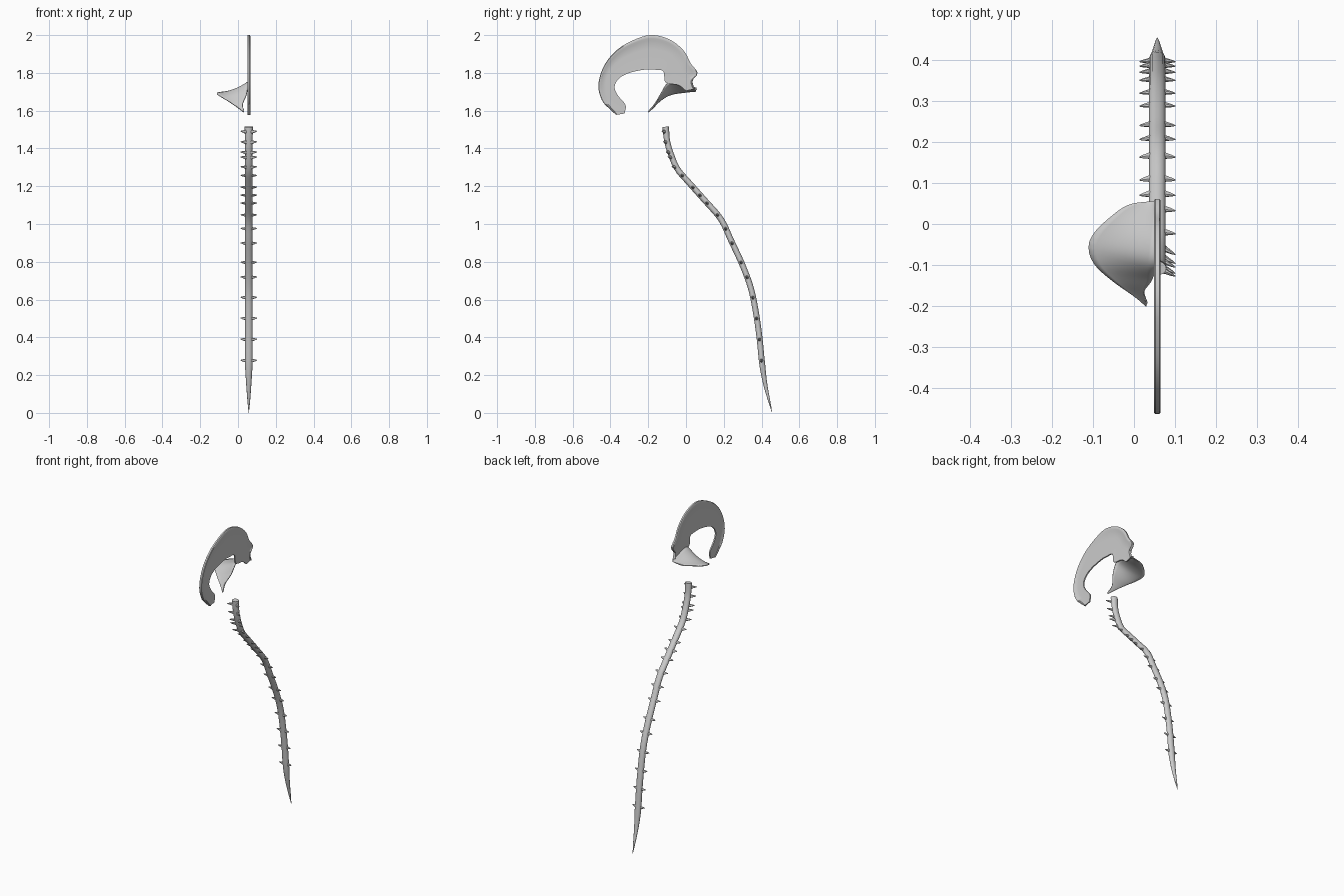
import bpy, bmesh, math
from mathutils import Vector

if "Cube" in bpy.data.objects:
    bpy.data.objects.remove(bpy.data.objects["Cube"])

X0 = 0.057  # plane shared by the stem and the crescent


def spline(pts, n):
    """Smooth curve through pts, resampled to n even steps."""
    p = [Vector(q) for q in pts]
    p = [2 * p[0] - p[1]] + p + [2 * p[-1] - p[-2]]
    fine = []
    for i in range(1, len(p) - 2):
        a, b, c, d = p[i - 1:i + 3]
        for k in range(12):
            t = k / 12
            fine.append(0.5 * (2 * b + (c - a) * t + (2 * a - 5 * b + 4 * c - d) * t * t
                               + (3 * b - a - 3 * c + d) * t ** 3))
    fine.append(p[-2])
    acc = [0.0]
    for a, b in zip(fine, fine[1:]):
        acc.append(acc[-1] + (b - a).length)
    out, j = [], 0
    for i in range(n):
        s = acc[-1] * i / (n - 1)
        while j < len(acc) - 2 and acc[j + 1] < s:
            j += 1
        f = (s - acc[j]) / max(acc[j + 1] - acc[j], 1e-9)
        out.append(fine[j].lerp(fine[j + 1], min(f, 1)))
    return out


def loft(name, rows, ring=False, caps=False, angle=40):
    """Skin a list of equally long point rows."""
    bm = bmesh.new()
    v = [[bm.verts.new(q) for q in r] for r in rows]
    m = len(rows[0])
    for a, b in zip(v, v[1:]):
        for k in range(m if ring else m - 1):
            l = (k + 1) % m
            bm.faces.new((a[k], a[l], b[l], b[k]))
    if caps:
        bm.faces.new(v[0])
        bm.faces.new(v[-1])
    bmesh.ops.remove_doubles(bm, verts=bm.verts, dist=1e-5)
    bmesh.ops.recalc_face_normals(bm, faces=bm.faces)
    me = bpy.data.meshes.new(name)
    bm.to_mesh(me)
    bm.free()
    ob = bpy.data.objects.new(name, me)
    bpy.context.collection.objects.link(ob)
    bpy.context.view_layer.objects.active = ob
    ob.select_set(True)
    bpy.ops.object.shade_smooth_by_angle(angle=math.radians(angle))
    ob.select_set(False)
    return ob


def yz(pts):
    return [(X0, y, z) for y, z in pts]


# stem: flattened tube tapering to a point at the ground
path = spline(yz([(-.108, 1.515), (-.10, 1.44), (-.08, 1.37), (-.045, 1.29), (.015, 1.22), (.095, 1.13),
                  (.185, 1.025), (.24, .91), (.30, .78), (.345, .655), (.372, .52), (.39, .39),
                  (.402, .27), (.42, .15), (.456, 0)]), 60)
rows = []
for i, p in enumerate(path):
    t = (path[min(i + 1, 59)] - path[max(i - 1, 0)]).normalized()
    nrm = t.cross(Vector((1, 0, 0))).normalized()
    s = 1.0 if p.z > .25 else max(.03, (p.z / .25) ** .75)
    if i < 2:
        s = 1.1
    rows.append([p + Vector((math.cos(a) * .02 * s, 0, 0)) + nrm * math.sin(a) * .016 * s
                 for a in (math.tau * k / 14 for k in range(14))])
loft("stem", rows, ring=True, caps=True)

# thorns: mirrored pairs along the stem, upper ones turned slightly forward
for z in (.27, .40, .50, .61, .71, .79, .89, .97, 1.04, 1.10, 1.15, 1.20, 1.245, 1.29, 1.34, 1.385, 1.43, 1.48):
    i = min(range(1, 59), key=lambda k: abs(path[k].z - z))
    p = path[i]
    up = (path[i - 1] - path[i + 1]).normalized()
    fwd = .022 if z > 1.26 else .004
    for side in (-1, 1):
        d = Vector((side * .044, -fwd, 0)) + up * .004
        w = up.cross(d).normalized()
        rows = []
        for f, r in ((.25, .013), (.5, .0085), (.8, .005), (1, .0015)):
            rows.append([p + d * f + up * math.cos(a) * r + w * math.sin(a) * r * .75
                         for a in (math.tau * k / 8 for k in range(8))])
        loft("thorn", rows, ring=True, caps=True)

# crescent: thin blade with a thicker outer rim
outer = spline(yz([(-.37, 1.578), (-.40, 1.605), (-.445, 1.655), (-.464, 1.74), (-.43, 1.845), (-.355, 1.93),
                   (-.25, 1.985), (-.17, 2.0), (-.08, 1.973), (-.01, 1.915), (.025, 1.85), (.062, 1.80),
                   (.035, 1.76), (.045, 1.715)]), 64)
inner = spline(yz([(-.325, 1.585), (-.32, 1.63), (-.36, 1.68), (-.378, 1.725), (-.355, 1.77), (-.30, 1.80),
                   (-.22, 1.817), (-.17, 1.817), (-.12, 1.808), (-.108, 1.75), (-.04, 1.735), (.0, 1.705)]), 64)
section = ((0, .004), (.3, .003), (.6, .0035), (.84, .004), (.90, .008), (.97, .008), (1, .005))
rows = []
for a, b in zip(inner, outer):
    rows.append([a.lerp(b, f) + Vector((h, 0, 0)) for f, h in section]
                + [a.lerp(b, f) - Vector((h, 0, 0)) for f, h in reversed(section)])
loft("crescent_blade", rows, ring=True, caps=True, angle=35)

# side flap: scooped sheet hanging from the crescent's rear end
rim = spline([(.055, .055, 1.71), (-.01, .048, 1.702), (-.06, .015, 1.70), (-.10, -.025, 1.695),
              (-.111, -.06, 1.69), (-.095, -.10, 1.677), (-.05, -.14, 1.65), (0, -.175, 1.615),
              (.03, -.20, 1.592)], 32)
root = spline([(.055, .055, 1.72), (.055, 0, 1.735), (.055, -.06, 1.752), (.053, -.10, 1.742),
               (.045, -.135, 1.685), (.025, -.165, 1.635), (.032, -.195, 1.60)], 32)
rows = []
for a, b in zip(root, rim):
    rows.append([a.lerp(b, k / 9) - Vector((0, 0, .07 * (b - a).length * 4 * (k / 9) * (1 - k / 9)))
                 for k in range(10)])
flap = loft("side_flap", rows)
mod = flap.modifiers.new("thickness", "SOLIDIFY")
mod.thickness = .006
mod.offset = 0
